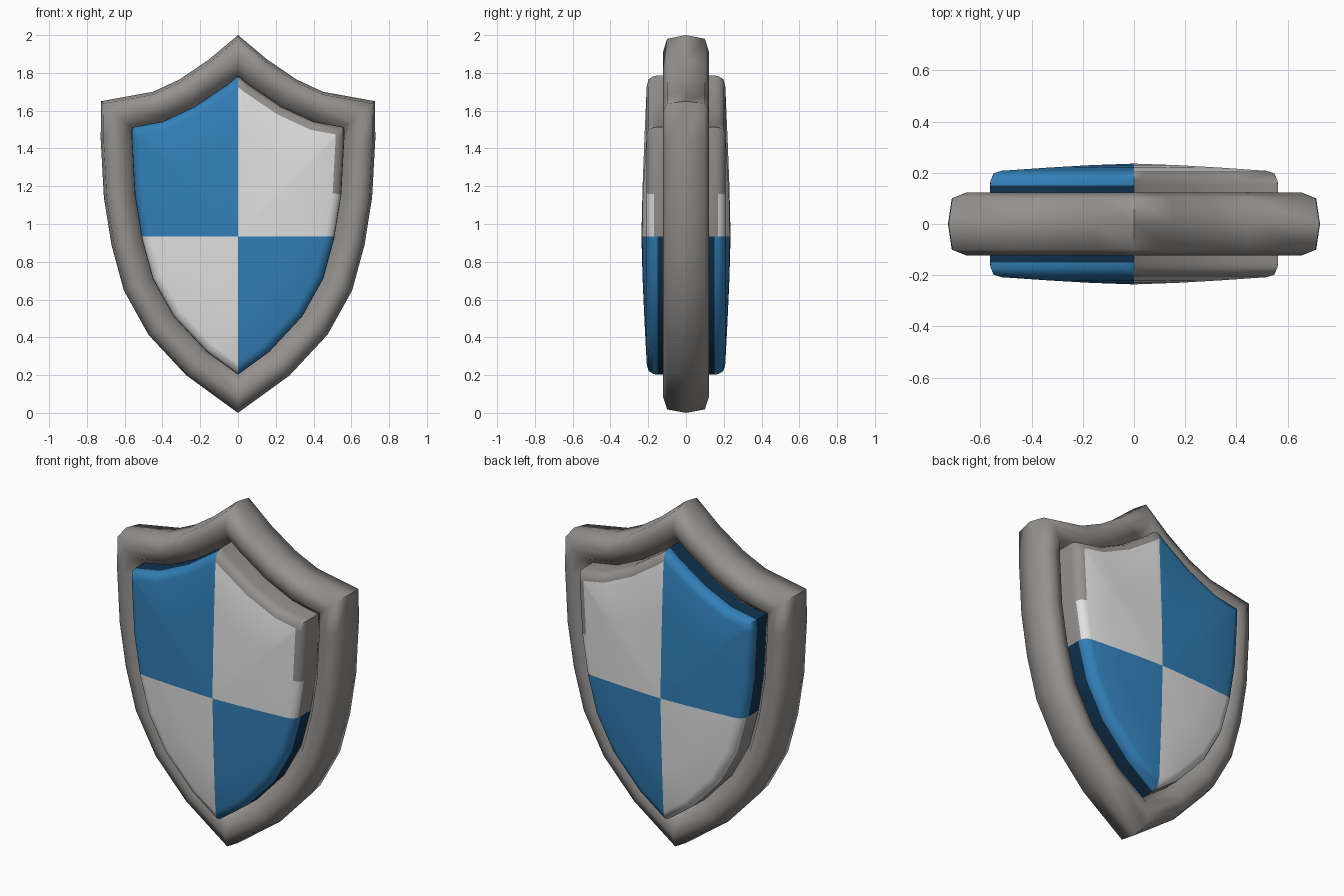
import bpy, bmesh, math
from mathutils import Vector

if "Cube" in bpy.data.objects:
    bpy.data.objects.remove(bpy.data.objects["Cube"])


def material(name, rgb):
    m = bpy.data.materials.new(name)
    m.diffuse_color = (*rgb, 1)
    m.use_nodes = True
    m.node_tree.nodes["Principled BSDF"].inputs["Base Color"].default_value = m.diffuse_color
    return m


STEEL = material("steel grey", (0.30, 0.285, 0.27))
WHITE = material("white", (0.75, 0.75, 0.75))
BLUE = material("blue", (0.032, 0.215, 0.48))
NAVY = material("dark blue", (0.005, 0.032, 0.075))

# right half of the shield outline (x, z), top to bottom
HALF = [(0, 2.0), (0.155, 1.87), (0.31, 1.765), (0.45, 1.70), (0.725, 1.65),
        (0.727, 1.45), (0.71, 1.14), (0.67, 0.89), (0.605, 0.65),
        (0.475, 0.415), (0.275, 0.20), (0, 0.0)]
OUTLINE = [Vector(p) for p in HALF + [(-x, z) for x, z in HALF[-2:0:-1]]]
CENTRE = Vector((0, 0.935))


def inset(d):
    """Outline moved inward by d with mitred corners."""
    out, n = [], len(OUTLINE)
    for i, p in enumerate(OUTLINE):
        a = (p - OUTLINE[i - 1]).normalized()
        b = (OUTLINE[(i + 1) % n] - p).normalized()
        na, nb = Vector((a.y, -a.x)), Vector((b.y, -b.x))
        out.append(p + (na + nb) * d / (1 + na.dot(nb)))
    return out


def ring(bm, pts, y):
    return [bm.verts.new((p.x, y, p.y)) for p in pts]


def bridge(bm, r0, r1):
    n = len(r0)
    return [bm.faces.new((r0[i], r0[(i + 1) % n], r1[(i + 1) % n], r1[i]))
            for i in range(n)]


def finish(bm, name, mats, angle):
    bmesh.ops.recalc_face_normals(bm, faces=bm.faces)
    me = bpy.data.meshes.new(name)
    bm.to_mesh(me)
    bm.free()
    ob = bpy.data.objects.new(name, me)
    bpy.context.collection.objects.link(ob)
    for m in mats:
        me.materials.append(m)
    bpy.context.view_layer.objects.active = ob
    ob.select_set(True)
    bpy.ops.object.shade_smooth_by_angle(angle=math.radians(angle))
    ob.select_set(False)


# rounded rim swept around the outline
front = [(0.015, -0.1), (0.072, -0.123), (0.13, -0.1), (0.147, -0.075), (0.166, -0.06)]
section = [(0, 0)] + front + [(d, -y) for d, y in reversed(front)]
bm = bmesh.new()
rings = [ring(bm, inset(d), y) for d, y in section]
for k in range(len(rings)):
    bridge(bm, rings[k - 1], rings[k])
finish(bm, "rim", [STEEL], 62)

# domed panel, mirrored front and back: (inset, scale to centre, depth)
profile = [(0.164, 1, 0.05), (0.164, 1, 0.15), (0.166, 1, 0.17), (0.179, 1, 0.198),
           (0.21, 1, 0.208), (0.21, 0.66, 0.220), (0.21, 0.33, 0.230)]
bm = bmesh.new()
row = bm.faces.layers.int.new("row")
bases = []
for side in (-1, 1):
    rings = [ring(bm, [CENTRE + (p - CENTRE) * s for p in inset(d)], side * y)
             for d, s, y in profile]
    bases.append(rings[0])
    for k in range(len(rings) - 1):
        for f in bridge(bm, rings[k], rings[k + 1]):
            f[row] = k
    apex = bm.verts.new((0, side * 0.236, CENTRE.y))
    last = rings[-1]
    for i in range(len(last)):
        f = bm.faces.new((last[i - 1], last[i], apex))
        f[row] = 9
bridge(bm, *bases)

# quarter the panel along the horizontal line and colour by quadrant
bmesh.ops.bisect_plane(bm, geom=bm.verts[:] + bm.edges[:] + bm.faces[:], dist=1e-5,
                       plane_co=(0, 0, CENTRE.y), plane_no=(0, 0, 1))
for f in bm.faces:
    c = f.calc_center_median()
    if c.x * (c.z - CENTRE.y) < 0:
        f.material_index = 1 if f[row] == 0 else 0
    else:
        edge = f[row] < 2 or (f[row] < 4 and c.z > 1.3)
        f.material_index = 3 if edge else 2
finish(bm, "quartered_panel", [BLUE, NAVY, WHITE, STEEL], 50)
